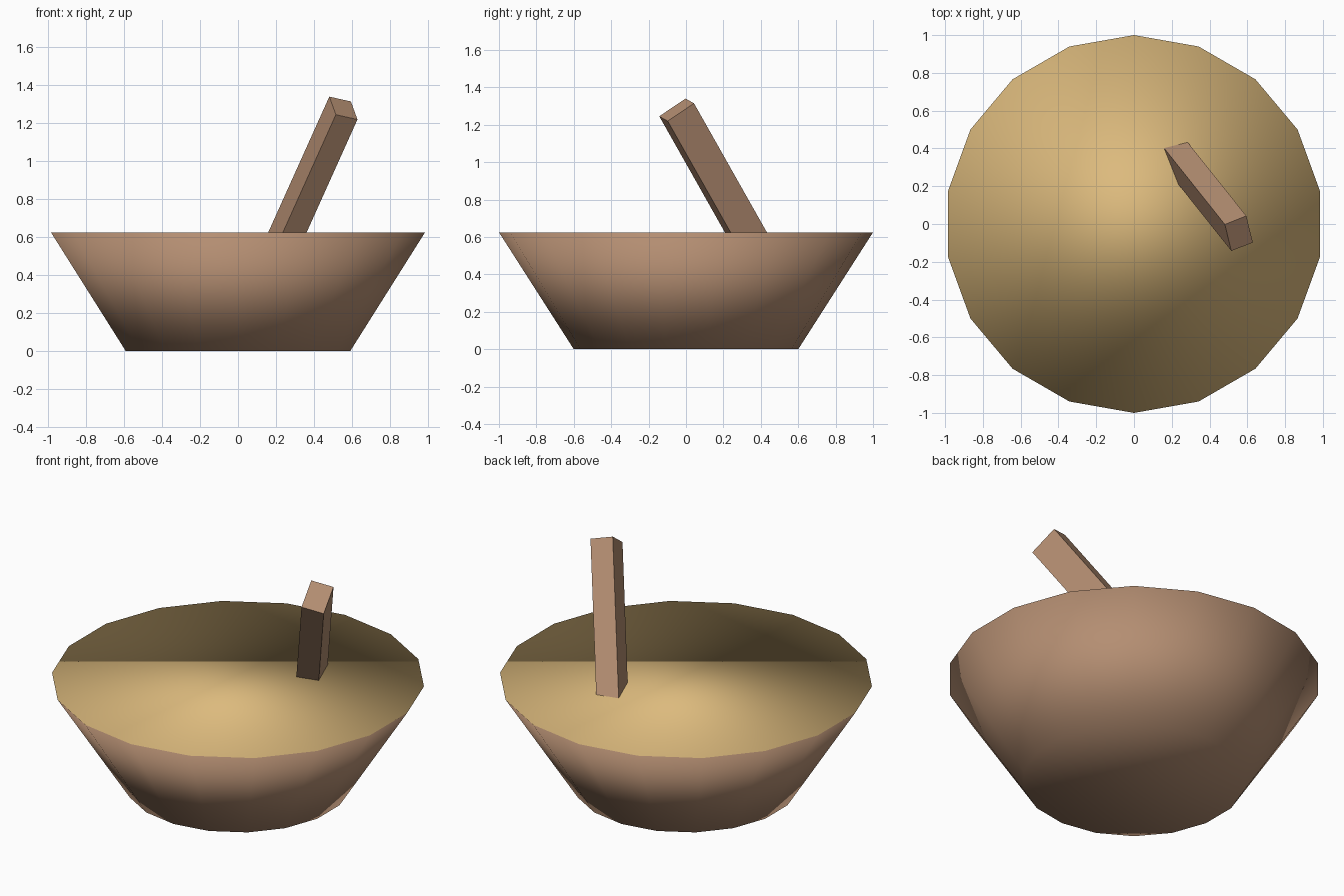
import bpy
from mathutils import Matrix, Vector

cube = bpy.data.objects.get("Cube")
if cube:
    bpy.data.objects.remove(cube, do_unlink=True)


def make_material(name, rgb):
    mat = bpy.data.materials.new(name)
    mat.use_nodes = True
    color = (*rgb, 1.0)
    mat.diffuse_color = color
    mat.node_tree.nodes["Principled BSDF"].inputs["Base Color"].default_value = color
    return mat


brown = make_material("wood_brown", (0.456, 0.27, 0.168))
tan = make_material("filling_tan", (0.716, 0.491, 0.205))

# Bowl: flared drum, smooth all over, with the filling as its top face
HEIGHT = 0.625
bpy.ops.mesh.primitive_cone_add(vertices=18, radius1=0.6, radius2=1.0,
                                depth=HEIGHT, end_fill_type='NGON',
                                location=(0, 0, HEIGHT / 2))
bowl = bpy.context.object
bowl.name = "bowl"
bowl.data.materials.append(brown)
bowl.data.materials.append(tan)
for face in bowl.data.polygons:
    face.use_smooth = True
    face.material_index = 1 if face.normal.z > 0.9 else 0

# Handle: leaning square-cut stick sunk into the filling
WIDTH, DEPTH, LENGTH = 0.125, 0.173, 1.2
top_center = Vector((0.555, -0.05, 1.28))
axis = Vector((0.45, -0.565, 1.0)).normalized()
side = Vector((0.115, 0.045, -0.025))
side = (side - axis * side.dot(axis)).normalized()
front = axis.cross(side)

bpy.ops.mesh.primitive_cube_add(size=1)
handle = bpy.context.object
handle.name = "stick_handle"
handle.data.transform(Matrix.Diagonal((WIDTH, DEPTH, LENGTH, 1)))
turn = Matrix((side, front, axis)).transposed().to_4x4()
handle.matrix_world = Matrix.Translation(top_center - axis * LENGTH / 2) @ turn
handle.data.materials.append(brown)
